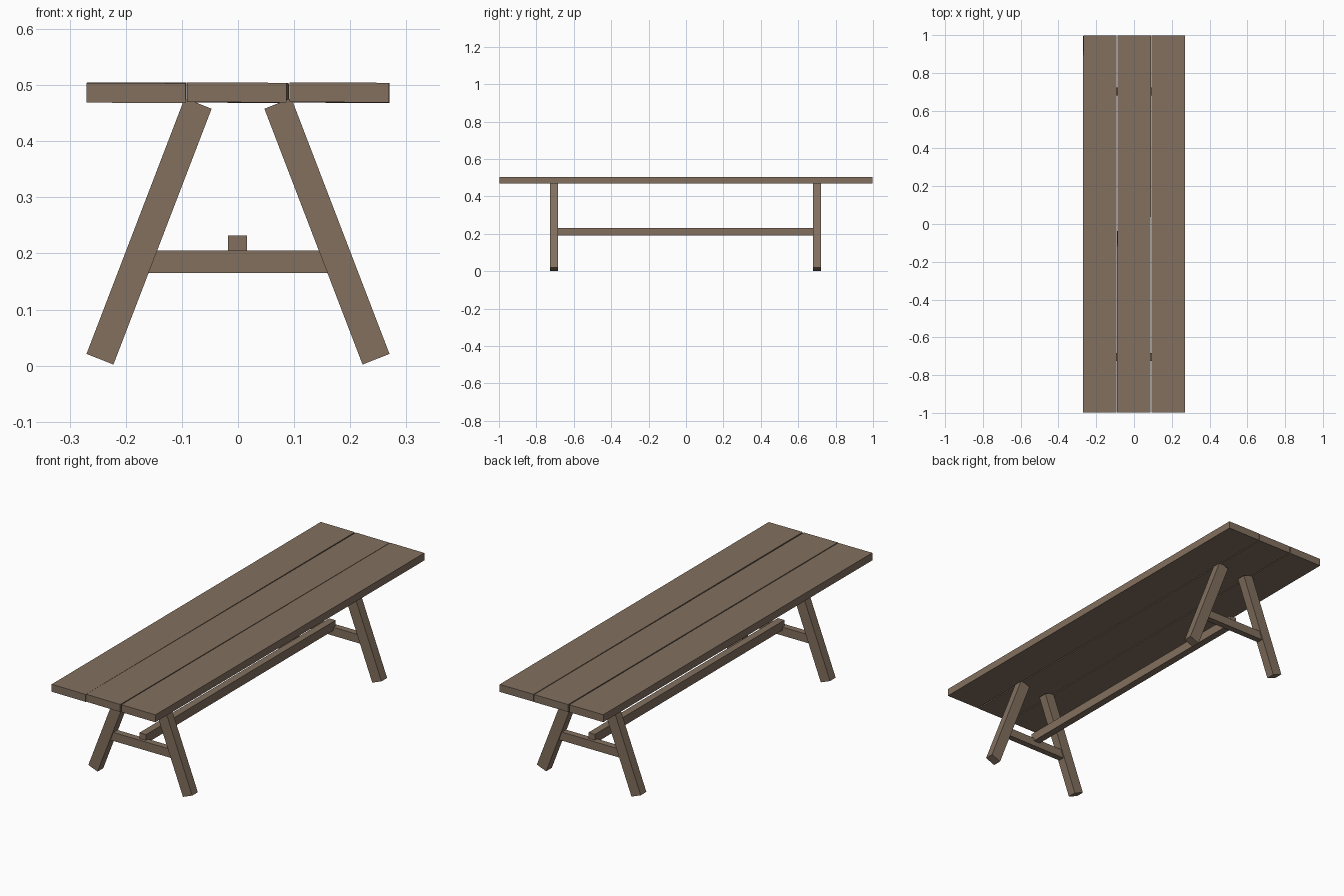
import bpy
import bmesh
from math import radians
from mathutils import Matrix

if "Cube" in bpy.data.objects:
    bpy.data.objects.remove(bpy.data.objects["Cube"])

wood = bpy.data.materials.new("weathered_wood")
wood.diffuse_color = (0.223, 0.162, 0.114, 1)
wood.use_nodes = True
wood.node_tree.nodes["Principled BSDF"].inputs["Base Color"].default_value = wood.diffuse_color


def prism(name, profile, y0, y1):
    """Extrude an (x, z) outline along y."""
    bm = bmesh.new()
    face = bm.faces.new([bm.verts.new((x, y0, z)) for x, z in profile])
    new = bmesh.ops.extrude_face_region(bm, geom=[face])["geom"]
    bmesh.ops.translate(bm, vec=(0, y1 - y0, 0),
                        verts=[v for v in new if isinstance(v, bmesh.types.BMVert)])
    bmesh.ops.recalc_face_normals(bm, faces=bm.faces)
    mesh = bpy.data.meshes.new(name)
    bm.to_mesh(mesh)
    bm.free()
    mesh.materials.append(wood)
    obj = bpy.data.objects.new(name, mesh)
    bpy.context.collection.objects.link(obj)
    return obj


def bar(name, x0, x1, y0, y1, z0, z1):
    return prism(name, [(x0, z0), (x1, z0), (x1, z1), (x0, z1)], y0, y1)


# Top boards, each laid very slightly askew
for name, x, yaw, pitch, roll in (("left_board", -0.181, -0.05, 0.03, 0.15),
                                  ("middle_board", 0.0, -0.13, -0.03, 0.3),
                                  ("right_board", 0.181, -0.04, -0.03, 0.25)):
    board = bar(name, -0.0885, 0.0885, -0.998, 0.998, -0.0175, 0.0175)
    board.data.transform(Matrix.Translation((x, 0, 0.4865))
                         @ Matrix.Rotation(radians(yaw), 4, 'Z')
                         @ Matrix.Rotation(radians(pitch), 4, 'X')
                         @ Matrix.Rotation(radians(roll), 4, 'Y'))

# Splayed leg pairs with a crossbar at each end
leg = [(0.222, 0.002), (0.270, 0.021), (0.095, 0.477), (0.047, 0.458)]
for end, y in (("front", -0.705), ("back", 0.701)):
    for side, s in (("left", -1), ("right", 1)):
        prism(f"{end}_{side}_leg", [(s * x, z) for x, z in leg], y - 0.021, y + 0.021)
    prism(f"{end}_crossbar", [(-0.17, 0.165), (0.17, 0.165), (0.155, 0.205), (-0.155, 0.205)],
          y - 0.015, y + 0.015)

# Long stretcher resting in the crossbars
bar("stretcher", -0.018, 0.016, -0.706, 0.702, 0.19, 0.232)
